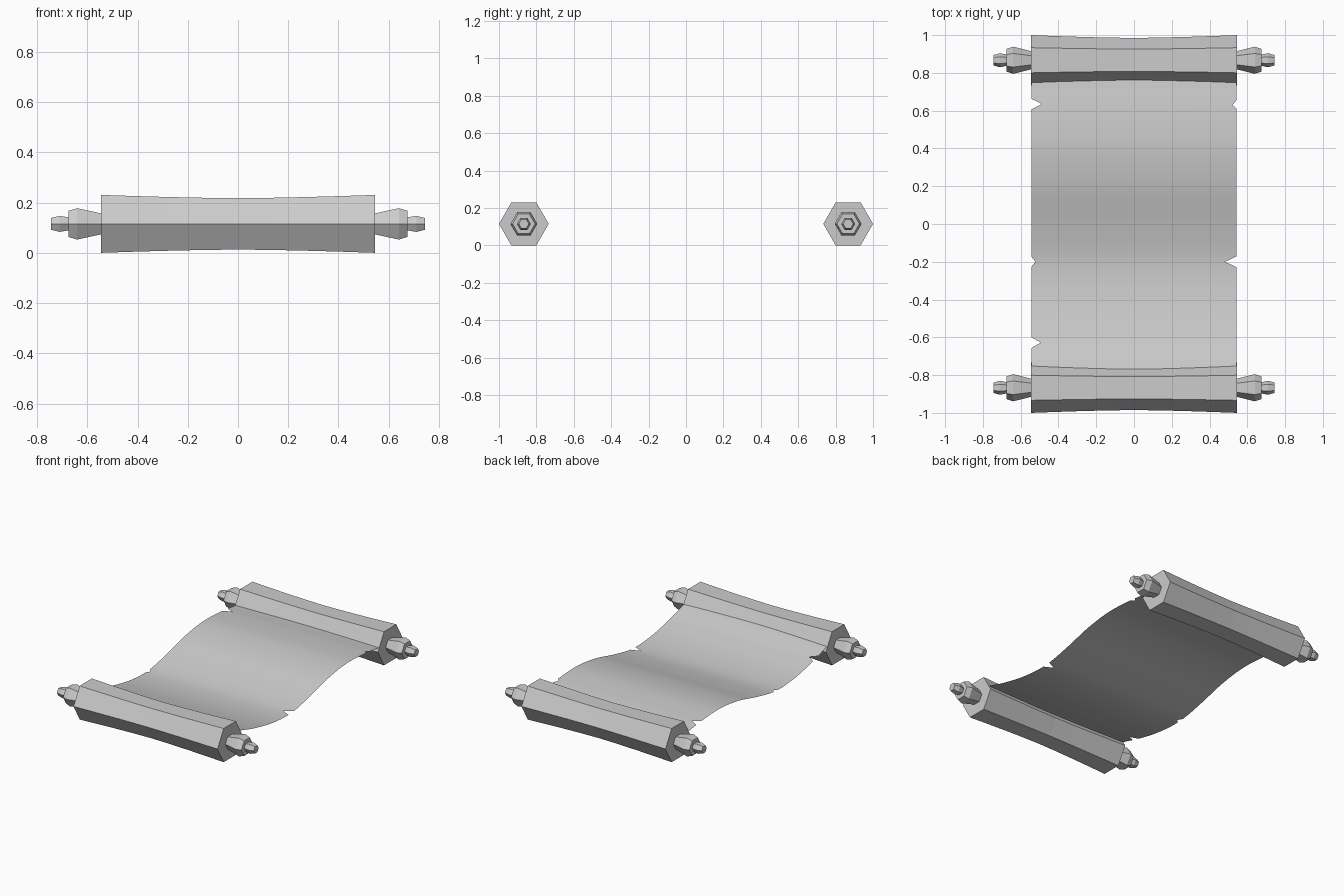
import bpy, math

if "Cube" in bpy.data.objects:
    bpy.data.objects.remove(bpy.data.objects["Cube"])

ROLL_Y, ROLL_Z, HALF_W = 0.867, 0.115, 0.545


def make_object(name, verts, faces, smooth=False):
    me = bpy.data.meshes.new(name)
    me.from_pydata(verts, [], faces)
    me.update()
    ob = bpy.data.objects.new(name, me)
    bpy.context.collection.objects.link(ob)
    for p in me.polygons:
        p.use_smooth = smooth
    return ob


def hex_turning(name, profile, y):
    """Six-sided turned part along x from (x, radius) pairs, x increasing."""
    verts = [(x, y + r * math.cos(k * math.pi / 3), ROLL_Z + r * math.sin(k * math.pi / 3))
             for x, r in profile for k in range(6)]
    n = len(profile)
    faces = [(i * 6 + k, i * 6 + (k + 1) % 6, (i + 1) * 6 + (k + 1) % 6, (i + 1) * 6 + k)
             for i in range(n - 1) for k in range(6)]
    # outward winding along +x
    faces = [f[::-1] for f in faces]
    faces += [tuple(range(6))[::-1], tuple(range((n - 1) * 6, n * 6))]
    return make_object(name, verts, faces)


# Waisted rolls and their knobs
roll_profile = [(HALF_W * t / 4, 0.118 + 0.015 * abs(t / 4) ** 1.5) for t in range(-4, 5)]
knob_profile = [(0.54, 0.047), (0.64, 0.072), (0.675, 0.060), (0.675, 0.030),
                (0.71, 0.037), (0.745, 0.027)]
for side, y in (("front", -ROLL_Y), ("back", ROLL_Y)):
    hex_turning(side + "_roll", roll_profile, y)
    hex_turning(side + "_right_knob", knob_profile, y)
    hex_turning(side + "_left_knob", [(-x, r) for x, r in reversed(knob_profile)], y)

# Wavy paper sheet: heights every 0.2 along y, from -0.8 to 0.8
heights = [0.155, 0.103, 0.064, 0.054, 0.09, 0.14, 0.165, 0.157, 0.135]


def paper_z(y):
    u = min(max((y + 0.8) / 0.2, 0), 7.999)
    i, t = int(u), u - int(u)
    a, b, c, d = (heights[min(max(i + k, 0), 8)] for k in (-1, 0, 1, 2))
    return 0.5 * (2 * b + (c - a) * t + (2 * a - 5 * b + 4 * c - d) * t * t
                  + (3 * b - a - 3 * c + d) * t ** 3)


# Torn notches: (centre y, half height, depth)
left_notches = [(0.635, 0.027, 0.055), (-0.2, 0.025, 0.02), (-0.628, 0.028, 0.048)]
right_notches = [(0.632, 0.022, 0.02), (-0.2, 0.028, 0.06)]


def edge(y, notches):
    return 0.542 - sum(max(0, 1 - abs(y - c) / h) * d for c, h, d in notches)


rows = {round(-0.8 + 0.04 * i, 3) for i in range(41)}
for c, h, d in left_notches + right_notches:
    rows |= {round(v, 3) for v in (c - h, c, c + h)}
verts = []
for y in sorted(rows):
    z = paper_z(y)
    verts += [(-edge(y, left_notches), y, z), (edge(y, right_notches), y, z)]
faces = [(2 * i, 2 * i + 1, 2 * i + 3, 2 * i + 2) for i in range(len(rows) - 1)]
make_object("paper_sheet", verts, faces, smooth=True)
